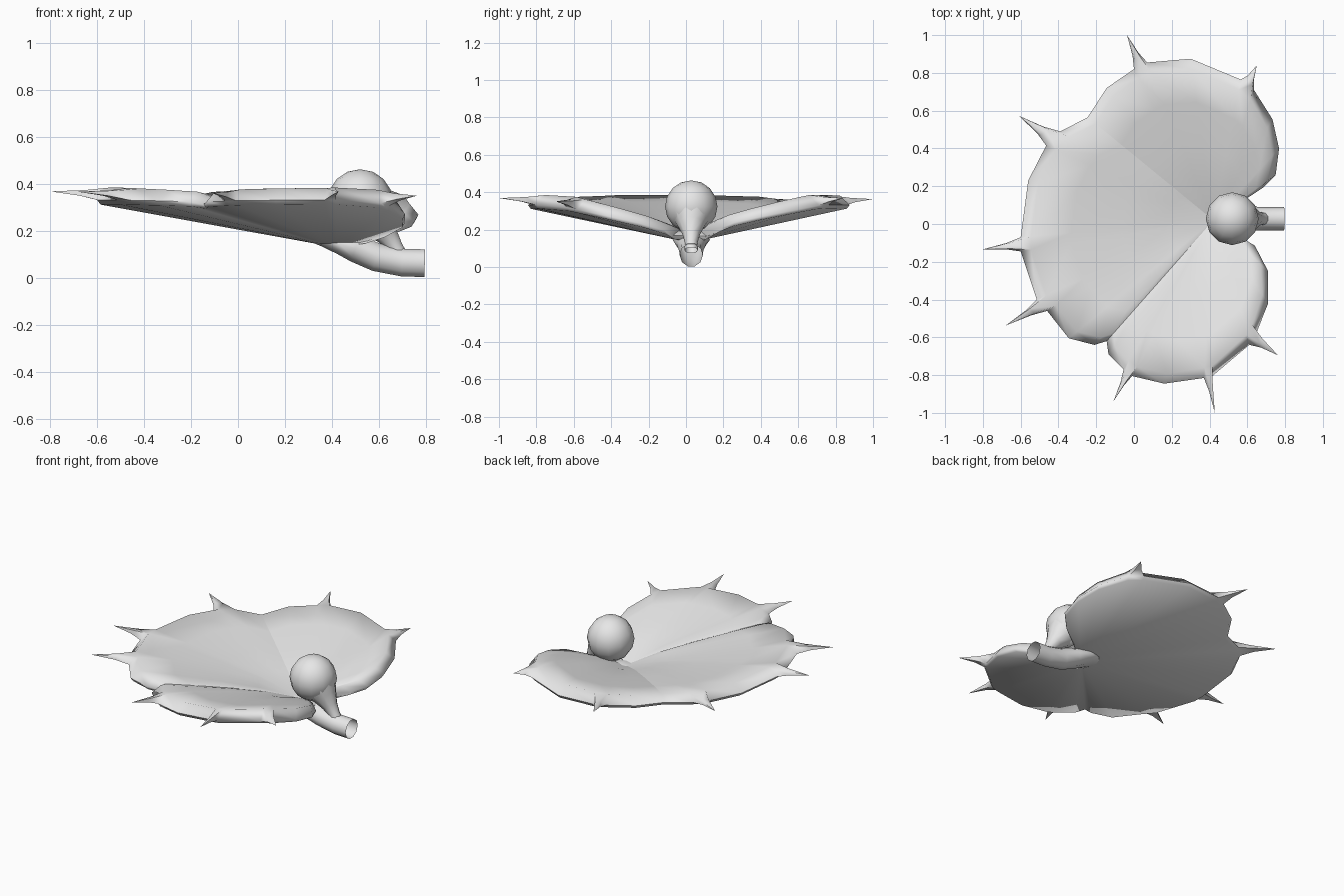
import bpy
import bmesh
import math
from mathutils import Vector

cube = bpy.data.objects.get("Cube")
if cube:
    bpy.data.objects.remove(cube, do_unlink=True)

# One plain material for the whole plant
grey = bpy.data.materials.new("light grey")
grey.use_nodes = True
colour = (0.8, 0.8, 0.8, 1)
grey.diffuse_color = colour
grey.node_tree.nodes["Principled BSDF"].inputs["Base Color"].default_value = colour


def finish(bm, name, angle=60):
    """Turn a bmesh into a smooth-shaded object."""
    bmesh.ops.recalc_face_normals(bm, faces=bm.faces)
    mesh = bpy.data.meshes.new(name)
    bm.to_mesh(mesh)
    bm.free()
    mesh.materials.append(grey)
    obj = bpy.data.objects.new(name, mesh)
    bpy.context.collection.objects.link(obj)
    bpy.ops.object.select_all(action="DESELECT")
    obj.select_set(True)
    bpy.context.view_layer.objects.active = obj
    bpy.ops.object.shade_smooth_by_angle(angle=math.radians(angle))
    return obj


def bridge(bm, ring_a, ring_b):
    """Join two closed rings of equal length; return the new faces."""
    count = len(ring_a)
    faces = []
    for i in range(count):
        j = (i + 1) % count
        faces.append(bm.faces.new((ring_a[i], ring_a[j], ring_b[j], ring_b[i])))
    return faces


def fan(bm, centre, ring):
    """Close a ring with triangles that meet at a centre point."""
    hub = bm.verts.new(centre)
    for i, vert in enumerate(ring):
        bm.faces.new((hub, vert, ring[(i + 1) % len(ring)]))
    return hub


def tube(name, path, sides=10):
    """Open tube in the xz plane through (x, z, half height, half width)."""
    bm = bmesh.new()
    points = [Vector((x, 0.028, z)) for x, z, tall, wide in path]
    previous = None
    for i, point in enumerate(points):
        ahead = points[min(i + 1, len(points) - 1)]
        behind = points[max(i - 1, 0)]
        along = (ahead - behind).normalized()
        side = Vector((0, 1, 0))
        up = along.cross(side)
        tall, wide = path[i][2:]
        ring = []
        for k in range(sides):
            turn = math.tau * k / sides
            offset = side * math.cos(turn) * wide + up * math.sin(turn) * tall
            ring.append(bm.verts.new(point + offset))
        if previous:
            bridge(bm, previous, ring)
        previous = ring
    return finish(bm, name)


# Leaf outline, lobe by lobe, from the notch round to the notch
left_lobe = [(.55, .11), (.68, .19), (.75, .26), (.768, .4), (.733, .555),
             (.635, .71), (.565, .765), (.3, .875), (.07, .855), (0, .82),
             (-.145, .72)]
middle_lobe = [(-.245, .565), (-.39, .49), (-.465, .415), (-.56, .23),
               (-.6, -.07), (-.6, -.145), (-.515, -.4), (-.46, -.46),
               (-.345, -.605), (-.21, -.64)]
right_lobe = [(-.145, -.62), (-.135, -.69), (-.055, -.77), (-.01, -.805),
              (.16, -.845), (.37, -.815), (.415, -.805), (.61, -.64),
              (.645, -.585), (.71, -.42), (.71, -.25), (.64, -.115),
              (.56, -.07)]
thorn_tips = [(.65, .84), (-.037, 1), (-.61, .573), (-.8, -.134),
              (-.68, -.538), (-.108, -.937), (.428, -1), (.762, -.695)]
heart = Vector((.42, .02, 0))
TOP, BOTTOM = .17, .13


def build_leaf():
    bm = bmesh.new()
    rims, edges, unders, creases = [], [], [], []
    inner = {.25: [], .5: [], .78: []}
    for lobe in (left_lobe, middle_lobe, right_lobe):
        creases.append(len(rims))
        for i, (x, y) in enumerate(lobe):
            reach = Vector((x, y, 0)) - heart
            r = reach.length
            # Each lobe arches up between its folds
            arch = math.sin(math.pi * i / len(lobe)) ** .5
            low = min(.295 + .018 * arch, .1 + .29 * r)
            high = min(.345 + .04 * arch, low + .035 + .06 * r)
            rim_at = 1 - .055 / r

            def place(t, z):
                return bm.verts.new(heart + reach * t + Vector((0, 0, z)))

            for t, ring in inner.items():
                ring.append(place(t * rim_at, TOP + (high - TOP) * t ** .75))
            rims.append(place(rim_at, high))
            edges.append(place(1, low + .02))
            unders.append(place(1 - .015 / r, low))

    # Bowl, rolled rim and conical underside
    rings = [*inner.values(), rims]
    hub = fan(bm, heart + Vector((0, 0, TOP)), rings[0])
    for a, b in zip(rings, rings[1:]):
        bridge(bm, a, b)
    rim_faces = bridge(bm, rims, edges)
    bridge(bm, edges, unders)
    fan(bm, heart + Vector((0, 0, BOTTOM)), unders)

    # Hard fold lines between the lobes
    for i in creases[1:]:
        line = [hub] + [ring[i] for ring in rings]
        for a, b in zip(line, line[1:]):
            bm.edges.get((a, b)).smooth = False

    # Thorns drawn out of the nearest rim faces
    for x, y in thorn_tips:
        flat = Vector((x, y))

        def gap(face):
            mid = (face.verts[2].co + face.verts[3].co) / 2
            return (mid.xy - flat).length

        face = min(rim_faces, key=gap)
        rim_faces.remove(face)
        base = face.calc_center_median()
        tip = Vector((x, y, base.z + .01))
        result = bmesh.ops.extrude_discrete_faces(bm, faces=[face])
        neck = result["faces"][0]
        waist = base.lerp(tip, .4)
        for vert in neck.verts:
            vert.co = waist + (vert.co - base) * .45
        point = bmesh.ops.poke(bm, faces=[neck])["verts"][0]
        point.co = tip
    return finish(bm, "leaf", 75)


build_leaf()

# Hollow stem that flattens and flares out under the leaf
tube("stem", [(.795, .063, .062, .062), (.7, .066, .062, .062),
              (.59, .088, .063, .065), (.5, .126, .062, .08),
              (.43, .145, .045, .1), (.36, .155, .022, .085),
              (.3, .163, .005, .03)])

# Round bud on a tapering neck
tube("bud_neck", [(.57, .27, .105, .105), (.605, .225, .075, .075),
                  (.64, .175, .047, .047), (.67, .13, .034, .034),
                  (.69, .09, .036, .036)])
bud = bmesh.new()
bmesh.ops.create_uvsphere(bud, u_segments=12, v_segments=8, radius=.14)
bmesh.ops.translate(bud, verts=bud.verts, vec=(.52, .028, .323))
finish(bud, "bud")
